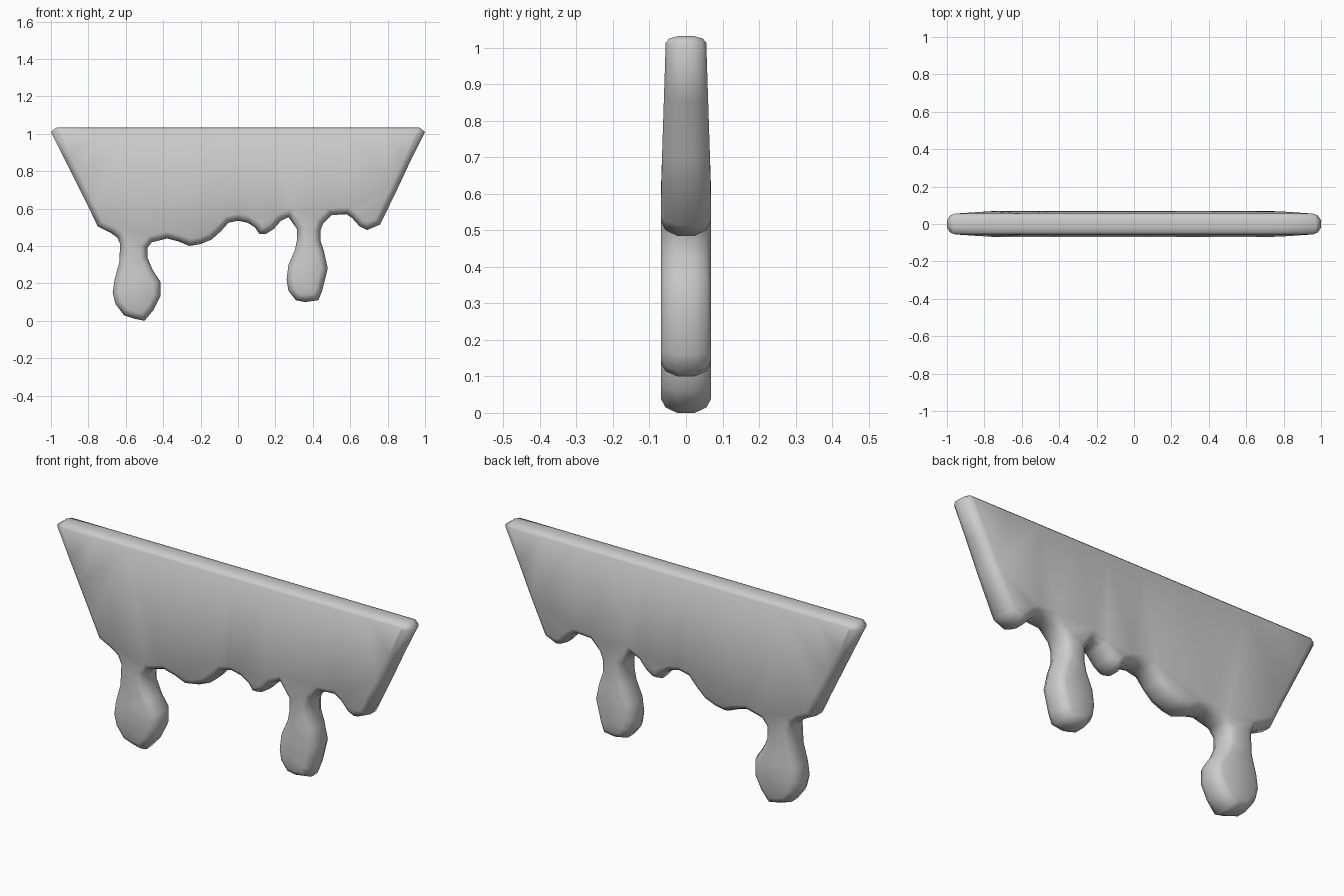
import bpy
import bmesh
from mathutils import Vector
from mathutils.geometry import delaunay_2d_cdt

default_cube = bpy.data.objects.get("Cube")
if default_cube:
    bpy.data.objects.remove(default_cube, do_unlink=True)

# Outline pieces (x, z), running clockwise from the top left corner
top_edge = [(-1, 1.01)] + [(-.97 + .194 * i, 1.033) for i in range(11)] + [(1, 1.01)]
right_lobe = [(.92, .85), (.85, .7), (.76, .515), (.69, .485), (.65, .505),
              (.61, .55), (.58, .57), (.5, .565)]
right_drip = [(.455, .52), (.44, .48), (.44, .43), (.46, .37), (.48, .28), (.45, .16),
              (.43, .11), (.36, .1), (.31, .11), (.27, .16), (.26, .22), (.27, .3),
              (.305, .38), (.315, .43), (.315, .49)]
wavy_hem = [(.27, .555), (.23, .535), (.19, .49), (.15, .465), (.115, .465), (.09, .5),
            (.05, .525), (0, .535), (-.05, .525), (-.09, .48), (-.14, .435), (-.2, .41),
            (-.26, .4), (-.32, .425), (-.38, .44)]
left_drip = [(-.46, .42), (-.485, .39), (-.485, .34), (-.455, .27), (-.415, .21),
             (-.415, .13), (-.45, .06), (-.5, 0), (-.55, .01), (-.61, .03), (-.655, .09),
             (-.67, .15), (-.66, .22), (-.635, .31), (-.63, .41)]
left_lobe = [(-.645, .445), (-.68, .47), (-.75, .505), (-.8, .61), (-.87, .75), (-.93, .87)]
outline = [Vector(p) for p in
           top_edge + right_lobe + right_drip + wavy_hem + left_drip + left_lobe]
count = len(outline)


def inward(index):
    """Mitred inward direction at one outline point."""
    here = outline[index]
    a = (here - outline[index - 1]).normalized()
    b = (outline[(index + 1) % count] - here).normalized()
    normal = Vector((a.y + b.y, -a.x - b.x)).normalized()
    return normal / max(normal.dot(Vector((a.y, -a.x))), .7)


def half_depth(z):
    """The slab is thickest in the middle and thins towards the top."""
    return .069 - .014 * max(0, (z - .6) / .43)


def ring(bm, inset, fraction):
    verts = []
    for i, point in enumerate(outline):
        shift = inward(i) * inset
        if point.y > 1:
            shift.y *= .5
        p = point + shift
        verts.append(bm.verts.new((p.x, fraction * half_depth(p.y), p.y)))
    return verts


# Dripping slab: rounded rim rings
bm = bmesh.new()
rim = [(.036, -1), (.014, -.82), (0, -.35), (0, .35), (.014, .82), (.036, 1)]
rings = [ring(bm, inset, fraction) for inset, fraction in rim]
for lower, upper in zip(rings, rings[1:]):
    for i in range(count):
        j = (i + 1) % count
        bm.faces.new((lower[i], lower[j], upper[j], upper[i]))

# Front and back sheets, triangulated inside the outline
cdt = delaunay_2d_cdt(outline, [], [list(range(count))], 1, 1e-5)
triangles, sources = cdt[2], cdt[3]
for sheet in (rings[0], rings[-1]):
    for triangle in triangles:
        bm.faces.new([sheet[sources[v][0]] for v in triangle])
bmesh.ops.recalc_face_normals(bm, faces=bm.faces)
for face in bm.faces:
    face.smooth = True

mesh = bpy.data.meshes.new("dripping_slab")
bm.to_mesh(mesh)
bm.free()
slab = bpy.data.objects.new("dripping_slab", mesh)
bpy.context.collection.objects.link(slab)

# Plain light grey
grey = bpy.data.materials.new("light_grey")
grey.use_nodes = True
colour = (.6, .6, .6, 1)
grey.diffuse_color = colour
grey.node_tree.nodes["Principled BSDF"].inputs["Base Color"].default_value = colour
mesh.materials.append(grey)
